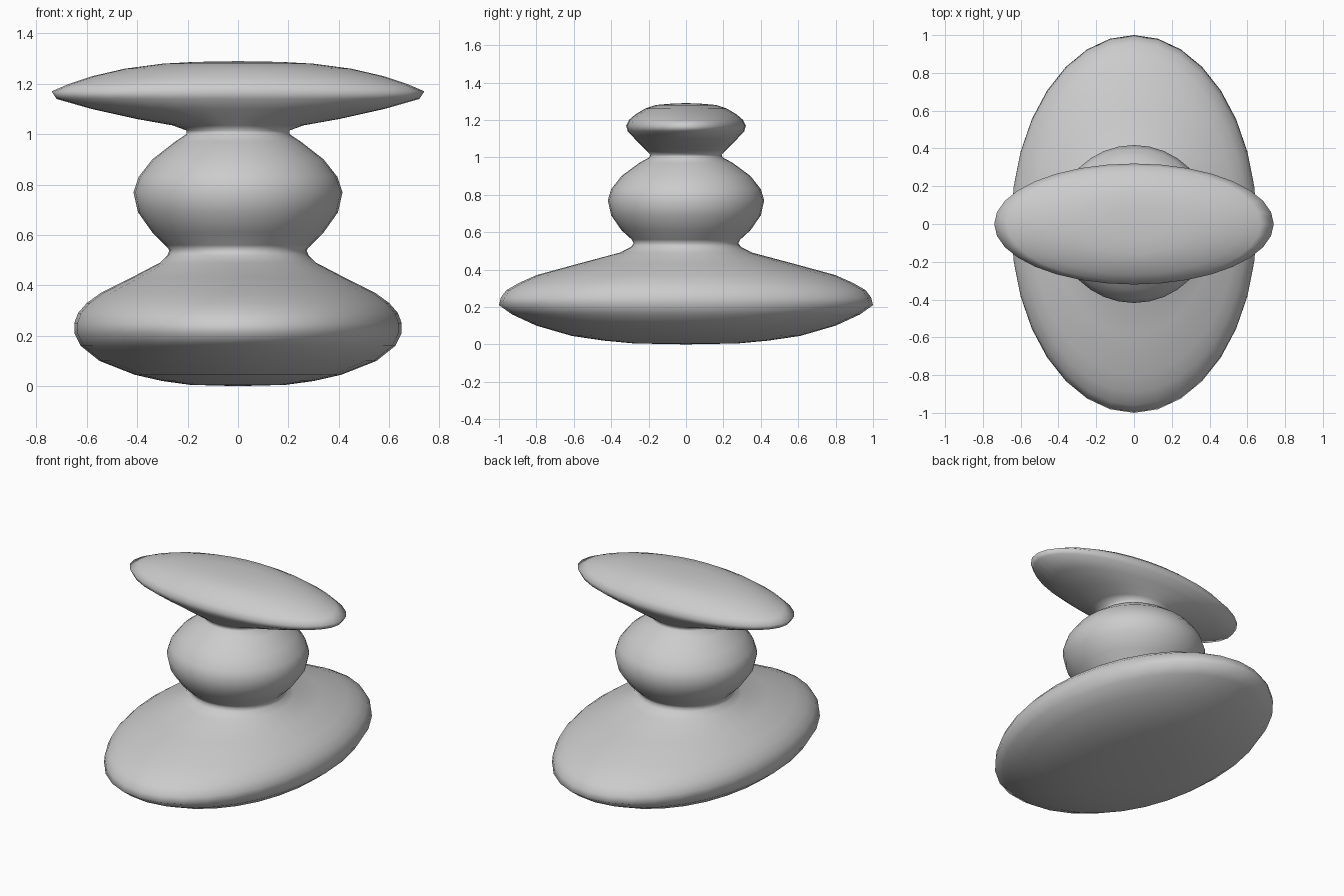
import bpy, bmesh, math

# Blended stack of three pebbles: (z, half width in x, half depth in y)
SECTIONS = [
    (0.005, 0.19, 0.28), (0.02, 0.30, 0.44), (0.045, 0.41, 0.61),
    (0.10, 0.55, 0.80), (0.16, 0.625, 0.93), (0.21, 0.65, 1.0),
    (0.25, 0.65, 0.99), (0.29, 0.635, 0.96), (0.33, 0.60, 0.89),
    (0.37, 0.545, 0.80), (0.43, 0.425, 0.58), (0.49, 0.31, 0.355),
    (0.52, 0.28, 0.295), (0.54, 0.272, 0.28), (0.56, 0.29, 0.29),
    (0.61, 0.34, 0.345), (0.69, 0.397, 0.40), (0.77, 0.415, 0.418),
    (0.83, 0.395, 0.40), (0.90, 0.34, 0.345), (0.97, 0.25, 0.25),
    (1.0, 0.205, 0.195), (1.015, 0.205, 0.19), (1.035, 0.26, 0.21),
    (1.06, 0.40, 0.235), (1.10, 0.58, 0.275), (1.14, 0.72, 0.312),
    (1.17, 0.74, 0.32), (1.20, 0.67, 0.305), (1.23, 0.58, 0.27),
    (1.26, 0.45, 0.22), (1.28, 0.30, 0.16), (1.287, 0.17, 0.08),
]
SIDES = 32

bm = bmesh.new()
rings = []
for z, rx, ry in SECTIONS:
    rings.append([bm.verts.new((rx * math.cos(a), ry * math.sin(a), z))
                  for a in (2 * math.pi * i / SIDES for i in range(SIDES))])

# Skin between sections
for lo, hi in zip(rings, rings[1:]):
    for i in range(SIDES):
        j = (i + 1) % SIDES
        bm.faces.new((lo[i], lo[j], hi[j], hi[i]))

# Closed crown and underside
for ring, z, flip in ((rings[0], 0.0, True), (rings[-1], 1.29, False)):
    tip = bm.verts.new((0, 0, z))
    for i in range(SIDES):
        a, b = ring[i], ring[(i + 1) % SIDES]
        bm.faces.new((b, a, tip) if flip else (a, b, tip))

for f in bm.faces:
    f.smooth = True
mesh = bpy.data.meshes.new("stacked_pebbles")
bm.to_mesh(mesh)
bm.free()
bpy.context.collection.objects.link(bpy.data.objects.new("stacked_pebbles", mesh))
